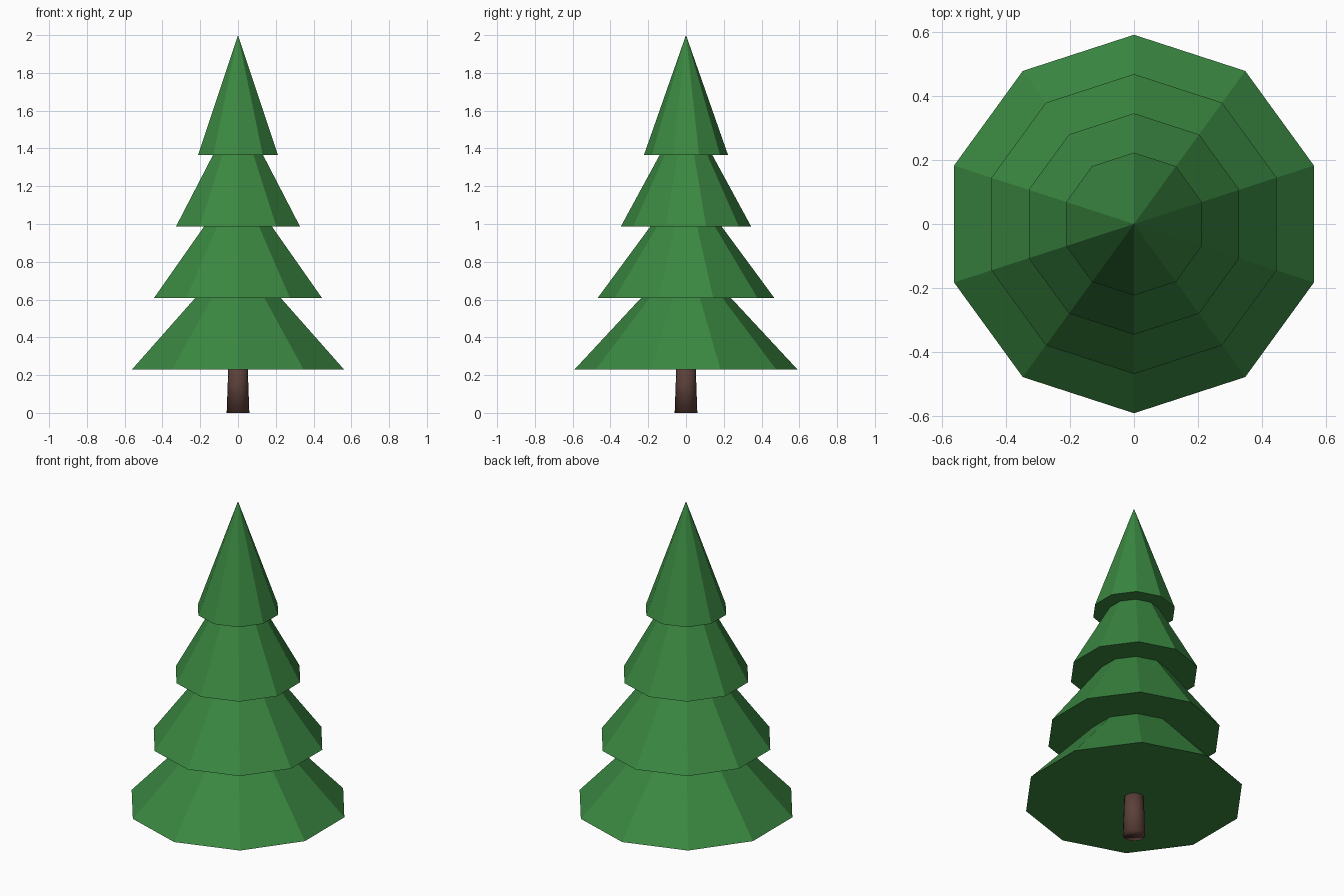
import bpy
import math

if "Cube" in bpy.data.objects:
    bpy.data.objects.remove(bpy.data.objects["Cube"])


def material(name, rgb):
    mat = bpy.data.materials.new(name)
    mat.diffuse_color = (*rgb, 1.0)
    mat.use_nodes = True
    mat.node_tree.nodes["Principled BSDF"].inputs["Base Color"].default_value = mat.diffuse_color
    return mat


GREEN = material("needle green", (0.043, 0.245, 0.053))
BROWN = material("bark brown", (0.105, 0.05, 0.04))


def cone(name, sides, r_bottom, r_top, z_bottom, height, mat):
    # Rotated so that one corner points straight to the back
    bpy.ops.mesh.primitive_cone_add(
        vertices=sides, radius1=r_bottom, radius2=r_top, depth=height,
        location=(0, 0, z_bottom + height / 2))
    obj = bpy.context.object
    obj.name = name
    corner = obj.data.vertices[0].co
    turn = math.pi / 2 - math.atan2(corner.y, corner.x)
    obj.rotation_euler.z = turn
    obj.data.materials.append(mat)
    return obj


# Trunk: slightly tapered, smooth all round, ending inside the lowest tier
trunk = cone("trunk", 16, 0.06, 0.05, 0.0, 0.28, BROWN)
bpy.ops.object.shade_smooth()

# Foliage: four overlapping ten-sided cones of equal height
TIERS = 4
for i in range(TIERS):
    cone(f"foliage_tier_{i + 1}", 10, 0.59 - 0.1225 * i, 0.0,
         0.23 + 0.3785 * i, 0.6345, GREEN)
